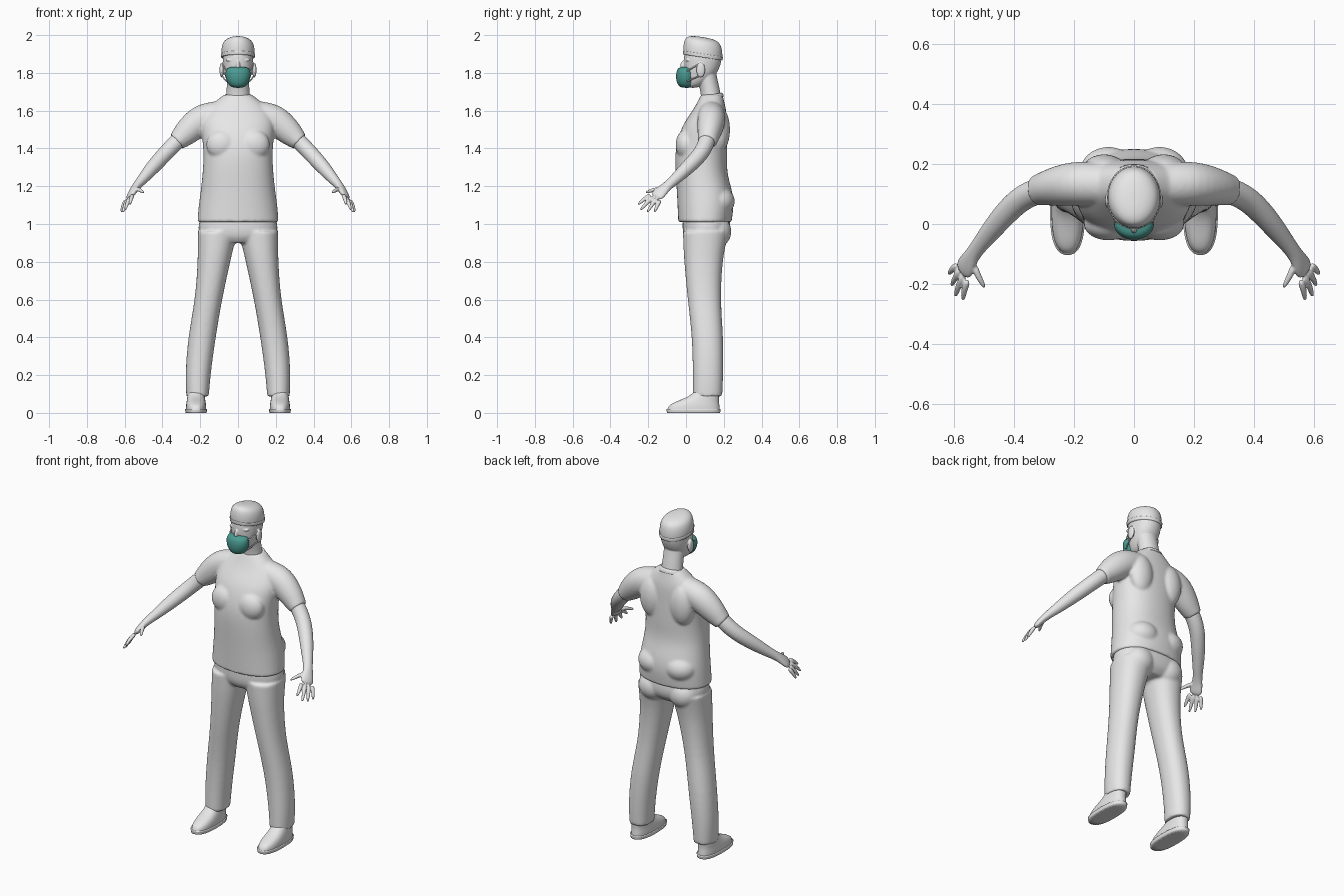
import bpy, bmesh, math
from mathutils import Vector, Matrix

if "Cube" in bpy.data.objects:
    bpy.data.objects.remove(bpy.data.objects["Cube"], do_unlink=True)


def material(name, rgb):
    mat = bpy.data.materials.new(name)
    mat.use_nodes = True
    mat.diffuse_color = (*rgb, 1)
    mat.node_tree.nodes["Principled BSDF"].inputs["Base Color"].default_value = (*rgb, 1)
    return mat


GREY = material("pale grey", (0.8, 0.8, 0.8))
TEAL = material("mask teal", (0.07, 0.33, 0.29))
BOTH, ONE = (1, -1), (1,)


def loft(bm, rings, sides=ONE, wide=None, power=2.0, tilt=0.0, crisp=True, count=24):
    """Skin rings (x, y, z, half width, half depth); level unless a wide axis is given."""
    crease = bm.edges.layers.float.get("crease_edge") or bm.edges.layers.float.new("crease_edge")
    centres = [Vector(r[:3]) for r in rings]
    for side in sides:
        loops = []
        for i, ring in enumerate(rings):
            u, v = Vector((1, 0, 0)), Vector((0, 1, 0))
            if wide:
                run = (centres[min(i + 1, len(rings) - 1)] - centres[max(i - 1, 0)]).normalized()
                u = Vector(wide)
                u = (u - run * u.dot(run)).normalized()
                v = run.cross(u)
            loop = []
            for k in range(count):
                t = math.tau * k / count
                c, s = math.cos(t), math.sin(t)
                c = math.copysign(abs(c) ** (2 / power), c) * ring[3]
                s = math.copysign(abs(s) ** (2 / power), s) * ring[4]
                p = centres[i] + u * c + v * s
                p.z -= tilt * (p.y - centres[i].y)
                loop.append(bm.verts.new((p.x * side, p.y, p.z)))
            loops.append(loop)
        for a, b in zip(loops, loops[1:]):
            for k in range(count):
                n = (k + 1) % count
                bm.faces.new((a[k], a[n], b[n], b[k]))
        for end in (loops[0], loops[-1]):
            cap = bm.faces.new(end)
            if crisp:
                for edge in cap.edges:
                    edge[crease] = 1.0


def stack(bm, levels, x=0.0, **options):
    """Level rings given as (z, centre y, half width, half depth)."""
    loft(bm, [(x, y, z, a, b) for z, y, a, b in levels], **options)


def blob(bm, centre, radii, sides=BOTH):
    for side in sides:
        place = Matrix.Translation((centre[0] * side, *centre[1:])) @ Matrix.Diagonal((*radii, 1))
        bmesh.ops.create_uvsphere(bm, u_segments=20, v_segments=12, radius=1, matrix=place)


def finish(name, bm, mat=GREY, voxel=0, smooth=4):
    """Make the object; a voxel size fuses its shells into one soft surface."""
    bmesh.ops.recalc_face_normals(bm, faces=bm.faces[:])
    mesh = bpy.data.meshes.new(name)
    for face in bm.faces:
        face.smooth = True
    bm.to_mesh(mesh)
    bm.free()
    mesh.materials.append(mat)
    obj = bpy.data.objects.new(name, mesh)
    bpy.context.collection.objects.link(obj)
    sub = obj.modifiers.new("Round", "SUBSURF")
    sub.levels = sub.render_levels = 2
    if voxel:
        fuse = obj.modifiers.new("Fuse", "REMESH")
        fuse.mode = "VOXEL"
        fuse.voxel_size = voxel
        fuse.use_smooth_shade = True
        soft = obj.modifiers.new("Soften", "SMOOTH")
        soft.factor, soft.iterations = 0.5, smooth
    return obj


# Shirt: trunk, sleeves, chest and shoulder blades
bm = bmesh.new()
stack(bm, [(1.01, .1, .217, .142), (1.1, .105, .21, .151), (1.18, .098, .198, .148),
           (1.27, .08, .188, .136), (1.37, .08, .183, .14), (1.45, .087, .19, .132),
           (1.53, .1, .2, .117), (1.6, .125, .175, .09), (1.65, .132, .12, .07),
           (1.685, .137, .074, .057)], power=2.25)
loft(bm, [(.08, .132, 1.585, .07, .07), (.19, .137, 1.56, .077, .084), (.26, .126, 1.497, .067, .074),
          (.3, .118, 1.458, .056, .06), (.326, .112, 1.434, .051, .048)], BOTH, wide=(0, 1, 0))
blob(bm, (.085, .0, 1.42), (.085, .056, .08))
blob(bm, (.1, .18, 1.5), (.075, .054, .12))
blob(bm, (.085, .17, 1.12), (.1, .09, .08))
finish("shirt", bm, voxel=.008)

# Collar band
bm = bmesh.new()
stack(bm, [(1.662, .135, .082, .066), (1.678, .135, .077, .062), (1.684, .135, .069, .055)], tilt=-.2)
finish("collar", bm)

# Trousers
bm = bmesh.new()
stack(bm, [(1.05, .105, .195, .122), (.98, .11, .217, .13), (.93, .106, .2, .122),
           (.9, .1, .1, .09)], power=2.3)
loft(bm, [(.108, .105, .96, .106, .122), (.12, .095, .86, .093, .109), (.13, .092, .78, .085, .1),
          (.156, .095, .6, .071, .087), (.192, .116, .4, .074, .083), (.213, .117, .2, .067, .081),
          (.214, .114, .088, .06, .078)], BOTH, power=2.2)
blob(bm, (.1, .16, .96), (.09, .082, .085))
finish("trousers", bm, voxel=.008)

# Shoes with flat soles
bm = bmesh.new()
stack(bm, [(.016, .04, .054, .14), (.04, .042, .054, .136), (.062, .062, .05, .113),
           (.088, .1, .046, .078), (.13, .115, .042, .055)], x=.222, sides=BOTH, power=2.4)
finish("shoes", bm)
bm = bmesh.new()
stack(bm, [(0, .04, .056, .142), (.02, .04, .059, .145)], x=.222, sides=BOTH, power=2.5)
finish("soles", bm)

# Arms, palms, fingers and thumbs
bm = bmesh.new()
across = Vector((-.52, -.75, .4)).normalized()
loft(bm, [(.27, .12, 1.49, .045, .045), (.33, .11, 1.43, .044, .043), (.39, .078, 1.368, .043, .042),
          (.45, .012, 1.302, .039, .039), (.5, -.05, 1.243, .031, .03), (.537, -.098, 1.202, .025, .022),
          (.555, -.128, 1.176, .036, .019), (.575, -.165, 1.138, .042, .015)],
     BOTH, wide=across, crisp=False)
knuckles = Vector((.573, -.161, 1.142))
tips = [(.572, -.257, 1.1), (.598, -.245, 1.07), (.61, -.208, 1.058), (.619, -.168, 1.06)]
digits = [(knuckles + across * (.033 - .022 * i), Vector(tip)) for i, tip in enumerate(tips)]
digits.append((Vector((.536, -.135, 1.186)), Vector((.497, -.216, 1.165))))
for base, tip in digits:
    bend = base.lerp(tip, .5) + Vector((.004, 0, .005))
    loft(bm, [(*base, .013, .013), (*bend, .011, .011), (*tip, .007, .007)],
         BOTH, wide=across, crisp=False, count=12)
finish("arms", bm, voxel=.004, smooth=3)

# Head with neck, ears and face
bm = bmesh.new()
stack(bm, [(1.63, .137, .068, .056), (1.7, .13, .06, .052), (1.76, .115, .06, .053), (1.8, .11, .06, .05)])
stack(bm, [(1.72, .035, .03, .03), (1.745, .055, .056, .056), (1.79, .078, .073, .083),
           (1.84, .086, .08, .098), (1.89, .09, .083, .103), (1.93, .09, .075, .09)],
      power=2.15, crisp=False)
blob(bm, (.087, .078, 1.815), (.011, .024, .04))
blob(bm, (.034, .012, 1.868), (.03, .016, .009))
blob(bm, (.034, .017, 1.846), (.015, .016, .008))
blob(bm, (0, -.008, 1.835), (.012, .024, .032), ONE)
finish("head", bm, voxel=.0035, smooth=3)

# Cap: gathered crown over a band
bm = bmesh.new()
stack(bm, [(1.886, .089, .088, .104), (1.92, .089, .09, .105), (1.955, .089, .083, .099),
           (1.975, .088, .068, .088), (1.987, .086, .04, .06), (1.99, .084, .012, .02)], tilt=.15)
finish("cap", bm)
bm = bmesh.new()
stack(bm, [(1.882, .089, .09, .106), (1.9, .089, .0915, .1075)], tilt=.15, power=2.05)
finish("cap_band", bm)

# Face mask with ear straps
bm = bmesh.new()
stack(bm, [(1.72, .005, .03, .035), (1.74, .0, .054, .047), (1.775, -.002, .067, .053),
           (1.812, -.002, .068, .049), (1.834, .006, .05, .042)], crisp=False)
finish("face_mask", bm, TEAL)
bm = bmesh.new()
for start, end in ((1.81, 1.85), (1.755, 1.785)):
    loft(bm, [(.06, .005, start, .004, .004), (.075, .04, (start + end) / 2, .004, .004),
              (.084, .075, end, .004, .004)], BOTH, wide=(0, 0, 1), count=8)
finish("mask_straps", bm)
